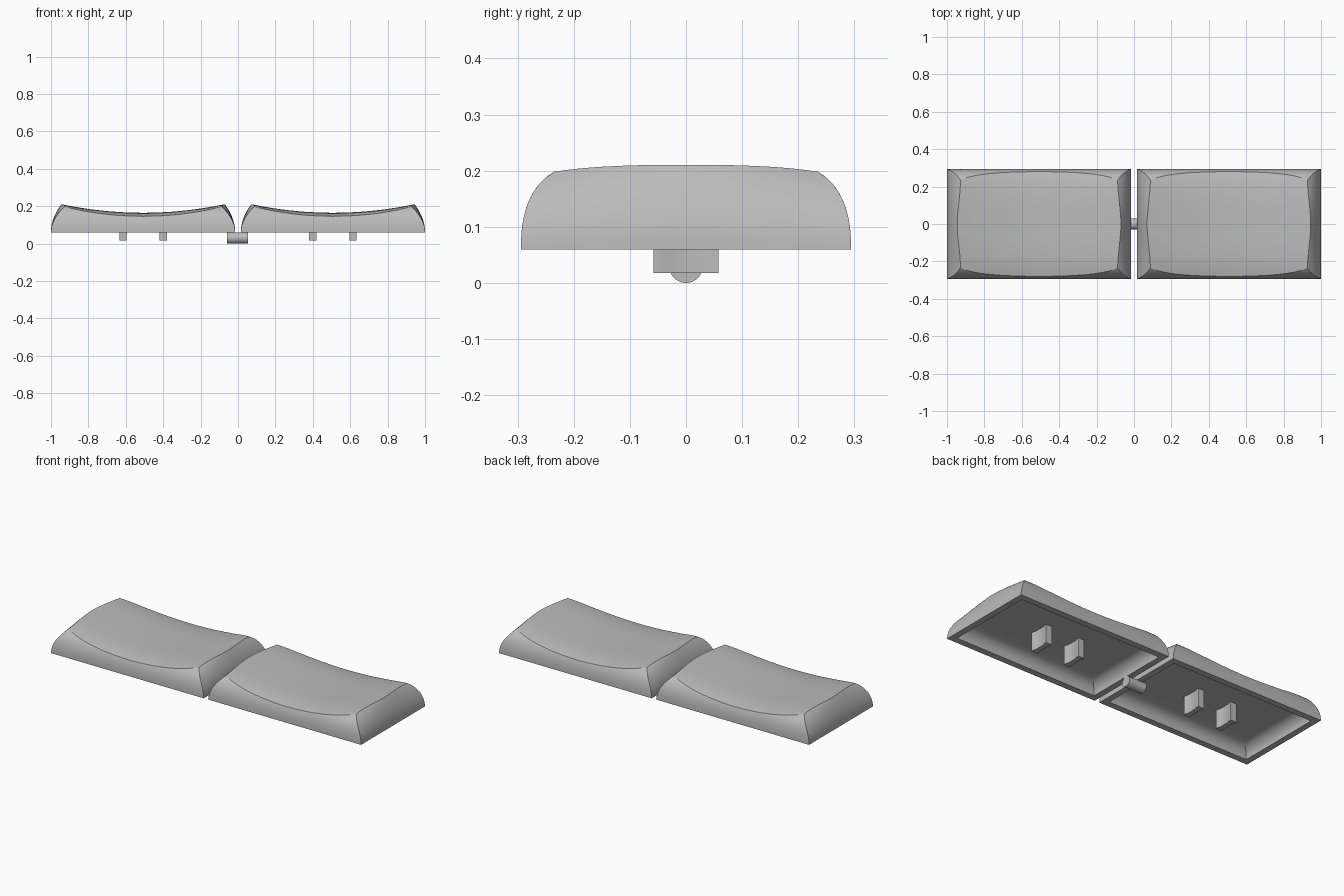
import bpy, bmesh, math

cube = bpy.data.objects.get("Cube")
if cube:
    bpy.data.objects.remove(cube)

BASE, PEAK = 0.06, 0.21          # bottom and top height of a cap
HALF_X, HALF_Y = 0.4925, 0.294   # half size of a cap at its base
CENTRE = 0.5075                  # distance of each cap from the middle
CEILING = 0.125                  # roof of the hollow underside
SIDE = 28                        # segments along each side

grey = bpy.data.materials.new("light grey plastic")
grey.use_nodes = True
colour = (0.5, 0.5, 0.5, 1)
grey.diffuse_color = colour
grey.node_tree.nodes["Principled BSDF"].inputs["Base Color"].default_value = colour


def finish(name, bm, x=0.0):
    bmesh.ops.recalc_face_normals(bm, faces=bm.faces)
    mesh = bpy.data.meshes.new(name)
    bm.to_mesh(mesh)
    bm.free()
    mesh.materials.append(grey)
    obj = bpy.data.objects.new(name, mesh)
    obj.location.x = x
    bpy.context.collection.objects.link(obj)
    bpy.ops.object.select_all(action="DESELECT")
    obj.select_set(True)
    bpy.context.view_layer.objects.active = obj
    bpy.ops.object.shade_smooth_by_angle(angle=math.radians(30))


def top_height(x, y):
    """Dished along x, gently crowned along y."""
    return 0.165 + 0.046 * (x / 0.4375) ** 2 - 0.02 * (y / 0.285) ** 4


def wall(u, v, z):
    """Outer wall at height z for a point of the unit square outline."""
    t = min(max((z - BASE) / (PEAK - BASE), 0), 1)
    x = u * (HALF_X - 0.055 * t ** 2 - 0.03 * t ** 2 * v ** 2)
    y = v * (HALF_Y - 0.104 * (1 - math.sqrt(1 - t ** 2.5)))
    return x, y, z


def rim(u, v):
    """Where the wall meets the dished top."""
    low, high = BASE, PEAK
    for _ in range(30):
        mid = (low + high) / 2
        x, y, z = wall(u, v, mid)
        if z < top_height(x, y):
            low = mid
        else:
            high = mid
    return wall(u, v, low)


# Outline of the unit square, going round once
steps = [-1 + 2 * i / SIDE for i in range(SIDE)]
outline = ([(s, -1) for s in steps] + [(1, s) for s in steps]
           + [(-s, 1) for s in steps] + [(-1, -s) for s in steps])
rims = [rim(u, v) for u, v in outline]


def build_cap(name, x):
    rings = []
    # Hollow underside, from the ceiling out to the flange
    for m in (0.4, 0.8):
        rings.append([(u * m * 0.39, v * m * 0.19, CEILING) for u, v in outline])
    for i in range(9):
        a = math.pi / 2 * i / 8
        dx, dy = 0.39 + 0.067 * math.sin(a), 0.19 + 0.067 * math.sin(a)
        z = BASE + (CEILING - BASE) * math.cos(a)
        rings.append([(u * dx, v * dy, z) for u, v in outline])
    # Outer wall, from the base up to the rim
    for i in range(13):
        rings.append([wall(u, v, BASE + (r[2] - BASE) * i / 12)
                      for (u, v), r in zip(outline, rims)])
    # Dished top, shrinking towards the middle
    for i in range(13, 0, -1):
        m = i / 14
        rings.append([(r[0] * m, r[1] * m, top_height(r[0] * m, r[1] * m))
                      for r in rims])

    bm = bmesh.new()
    loops = [[bm.verts.new(p) for p in ring] for ring in rings]
    count = len(outline)
    for a, b in zip(loops, loops[1:]):
        for i in range(count):
            j = (i + 1) % count
            bm.faces.new((a[i], a[j], b[j], b[i]))
    for loop, z in ((loops[0], CEILING), (loops[-1], top_height(0, 0))):
        middle = bm.verts.new((0, 0, z))
        for i in range(count):
            bm.faces.new((middle, loop[i], loop[(i + 1) % count]))
    finish(name, bm, x)


def build_peg(name, x):
    """Upright peg with slightly hollow broad sides."""
    half = [(0.019, -0.058), (0.019, -0.042), (0.014, -0.03),
            (0.014, 0.03), (0.019, 0.042), (0.019, 0.058)]
    profile = half + [(-px, py) for px, py in reversed(half)]
    bm = bmesh.new()
    face = bm.faces.new([bm.verts.new((px, py, 0.018)) for px, py in profile])
    top = bmesh.ops.extrude_face_region(bm, geom=[face])["geom"]
    for vert in top:
        if isinstance(vert, bmesh.types.BMVert):
            vert.co.z = CEILING + 0.005
    finish(name, bm, x)


for side, label in ((1, "left"), (-1, "right")):
    build_cap(label + "_cap", side * CENTRE)
    for offset, place in ((-0.108, "inner"), (0.108, "outer")):
        build_peg(label + "_" + place + "_peg", side * (CENTRE + offset))

# Short round bar bridging the two caps underneath
bm = bmesh.new()
bmesh.ops.create_cone(bm, cap_ends=True, segments=48, radius1=0.03,
                      radius2=0.03, depth=0.112)
for vert in bm.verts:
    vert.co = (vert.co.z, vert.co.x, vert.co.y + 0.03)
finish("connecting_bar", bm, -0.002)
